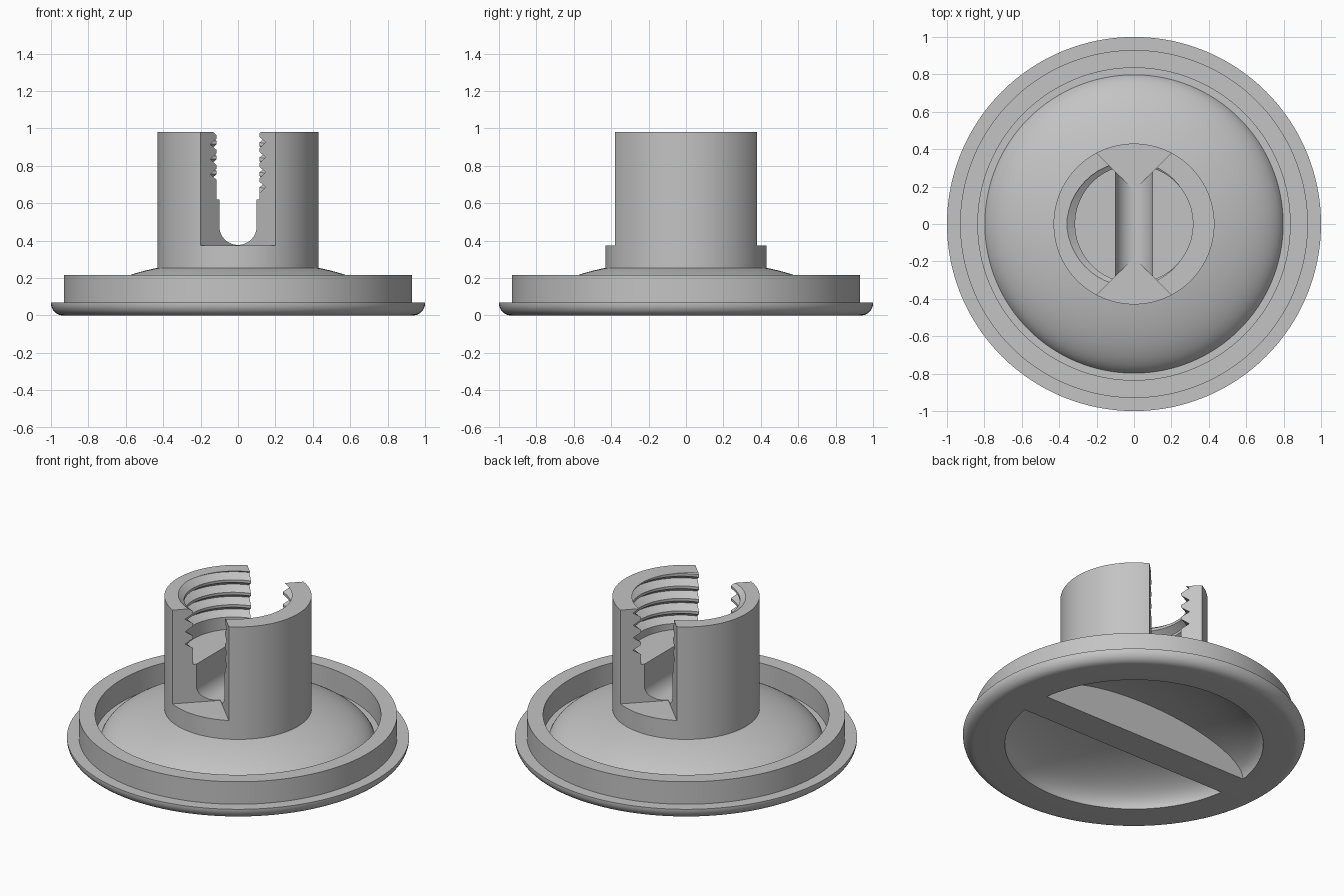
import bpy, bmesh
from math import pi, sin, cos, sqrt
from mathutils import Matrix

cube = bpy.data.objects.get("Cube")
if cube:
    bpy.data.objects.remove(cube, do_unlink=True)

grey = bpy.data.materials.new("light grey plastic")
grey.use_nodes = True
grey.diffuse_color = (0.55, 0.55, 0.55, 1)
grey.node_tree.nodes["Principled BSDF"].inputs["Base Color"].default_value = grey.diffuse_color


def finish(bm, name):
    """Turn a bmesh into a linked object."""
    bmesh.ops.recalc_face_normals(bm, faces=bm.faces)
    mesh = bpy.data.meshes.new(name)
    bm.to_mesh(mesh)
    bm.free()
    mesh.materials.append(grey)
    obj = bpy.data.objects.new(name, mesh)
    bpy.context.collection.objects.link(obj)
    return obj


def lathe(name, profile, steps=128):
    """Revolve (radius, height) points about the z axis."""
    bm = bmesh.new()
    verts = [bm.verts.new((r, 0, z)) for r, z in profile]
    edges = [bm.edges.new(pair) for pair in zip(verts, verts[1:])]
    bmesh.ops.spin(bm, geom=verts + edges, cent=(0, 0, 0), axis=(0, 0, 1),
                   angle=2 * pi, steps=steps, use_duplicate=False)
    bmesh.ops.remove_doubles(bm, verts=bm.verts, dist=1e-5)
    return finish(bm, name)


def prism(name, points, depth):
    """Extrude a closed outline of 3D points along a vector."""
    bm = bmesh.new()
    face = bm.faces.new([bm.verts.new(p) for p in points])
    grown = bmesh.ops.extrude_face_region(bm, geom=[face], use_keep_orig=True)
    moved = [g for g in grown["geom"] if isinstance(g, bmesh.types.BMVert)]
    bmesh.ops.translate(bm, verts=moved, vec=depth)
    return finish(bm, name)


def cut(target, cutter):
    """Subtract the cutter from the target, then drop the cutter."""
    cutter.hide_render = True
    mod = target.modifiers.new("cut", "BOOLEAN")
    mod.operation, mod.solver, mod.object = "DIFFERENCE", "EXACT", cutter
    bpy.context.view_layer.objects.active = target
    bpy.ops.object.modifier_apply(modifier=mod.name)
    bpy.data.objects.remove(cutter, do_unlink=True)


def smooth(obj):
    bpy.ops.object.select_all(action="DESELECT")
    obj.select_set(True)
    bpy.context.view_layer.objects.active = obj
    bpy.ops.object.shade_smooth_by_angle(angle=pi / 6)


# Cap: rounded flange, upright ring, narrow groove and shallow dome
flange = [(0.935 + 0.065 * sin(a), 0.065 - 0.065 * cos(a))
          for a in (pi / 2 * i / 8 for i in range(9))]
ring = [(1, 0.07), (0.93, 0.07), (0.93, 0.215), (0.835, 0.215), (0.835, 0.07)]
dome = [(0.805 * cos(a), 0.035 + 0.26 * sin(a))
        for a in (0.135 + (pi / 2 - 0.135) * i / 24 for i in range(25))]
cap = lathe("cap", [(0, 0)] + flange + ring + dome)

# Underside bowl, leaving a straight grip bar across it
bowl = [(0.755 * cos(a), 0.235 * sin(a)) for a in (pi / 2 * i / 24 for i in range(25))]
recess = lathe("recess_cutter", [(0, -0.05), (0.755, -0.05)] + bowl)
bar = prism("grip_bar_keeper", [(-1, -0.1, -0.2), (1, -0.1, -0.2), (1, 0.1, -0.2), (-1, 0.1, -0.2)],
            (0, 0, 0.7))
cut(recess, bar)
cut(cap, recess)

# Hub post
TOP, BORE, FLOOR = 0.98, 0.315, 0.375
hub = lathe("hub", [(0, 0.25), (0.43, 0.25), (0.43, TOP), (0, TOP)])

# Bore with flat floor
cut(hub, lathe("bore_cutter", [(0, 0.62), (BORE, 0.62), (BORE, 1.2), (0, 1.2)]))

# Screw thread: triangular groove swept along a helix
PITCH = 0.08
bm = bmesh.new()
rows, steps = [], 230
for i in range(steps + 1):
    z = 0.68 + 0.38 * i / steps
    a = pi + 2 * pi * (z - TOP) / PITCH
    rows.append([bm.verts.new((r * cos(a), r * sin(a), z + dz))
                 for r, dz in ((0.305, -0.039), (0.36, 0), (0.305, 0.039))])
for low, high in zip(rows, rows[1:]):
    for k in range(3):
        n = (k + 1) % 3
        bm.faces.new((low[k], low[n], high[n], high[k]))
bm.faces.new(rows[0])
bm.faces.new(rows[-1])
cut(hub, finish(bm, "thread_cutter"))

# V-shaped openings at front and back
for side in (-1, 1):
    cut(hub, prism("notch_cutter", [(0, 0.18 * side, FLOOR), (0.6, 0.78 * side, FLOOR),
                                    (-0.6, 0.78 * side, FLOOR)], (0, 0, 1)))

# Round-bottomed channel joining the two openings
arc = [(0.1 * cos(a), -0.32, 0.477 + 0.1 * sin(a))
       for a in (pi + pi * i / 24 for i in range(25))]
cut(hub, prism("channel_cutter", arc + [(0.1, -0.32, 1.2), (-0.1, -0.32, 1.2)], (0, 0.64, 0)))

for part in (cap, hub):
    smooth(part)
